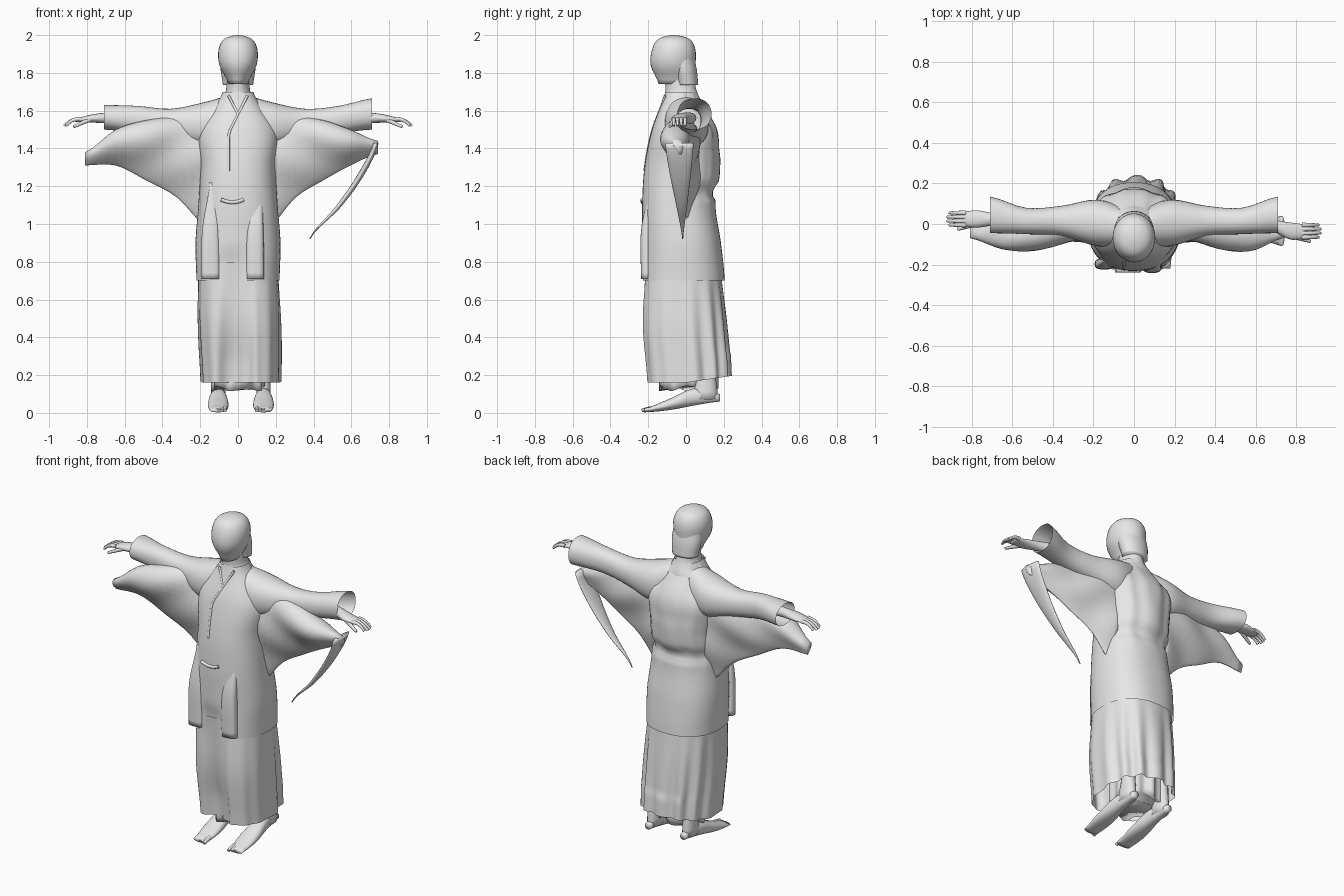
import bpy, bmesh, math
from mathutils import Vector

cube = bpy.data.objects.get("Cube")
if cube:
    bpy.data.objects.remove(cube, do_unlink=True)

colour = (.8, .8, .8, 1)
grey = bpy.data.materials.new("plain grey")
grey.use_nodes = True
grey.diffuse_color = colour
grey.node_tree.nodes["Principled BSDF"].inputs["Base Color"].default_value = colour

X, Y, Z = range(3)


def track(values, u):
    """Smooth curve through evenly spaced values, read at u from start to end."""
    if not isinstance(values, tuple):
        return values
    last = len(values) - 1
    i = min(int(u * last), last - 1)
    f = u * last - i
    before, start, end, after = (values[max(0, min(last, k))] for k in range(i - 1, i + 3))
    bend = 2 * before - 5 * start + 4 * end - after
    twist = 3 * (start - end) + after - before
    return start + f / 2 * (end - before + f * (bend + f * twist))


def link(name, data):
    data.materials.append(grey)
    obj = bpy.data.objects.new(name, data)
    bpy.context.collection.objects.link(obj)


def loft(name, axis, span, wide, low, high, mid=0, sides=32, steps=16,
         power=1, capped=True, domed=False, deform=None):
    """Skin of oval rings along an axis: half-width and middle across, low and high edges."""
    across, up = [i for i in range(3) if i != axis]
    bm = bmesh.new()
    rings = []
    for step in range(steps + 1):
        u = step / steps
        along = math.sin(u * math.pi / 2) if domed else u
        bottom, top = track(low, u), track(high, u)
        ring = []
        for i in range(sides):
            angle = math.tau * i / sides
            s, c = (math.copysign(abs(n) ** power, n) for n in (math.sin(angle), math.cos(angle)))
            v = Vector()
            v[axis] = span[0] + (span[1] - span[0]) * along
            v[across] = track(mid, u) + track(wide, u) * s
            v[up] = (bottom + top) / 2 + (top - bottom) / 2 * c
            if deform:
                deform(v, angle)
            ring.append(bm.verts.new(v))
        rings.append(ring)
    for first, second in zip(rings, rings[1:]):
        for i in range(sides):
            j = (i + 1) % sides
            bm.faces.new((first[i], first[j], second[j], second[i]))
    if capped:
        bm.faces.new(rings[0])
        bm.faces.new(rings[-1])
    bmesh.ops.recalc_face_normals(bm, faces=bm.faces)
    mesh = bpy.data.meshes.new(name)
    bm.to_mesh(mesh)
    bm.free()
    mesh.shade_smooth()
    link(name, mesh)


def tube(name, points, radius, tip=1):
    """Round cord through points, tapering to the tip."""
    curve = bpy.data.curves.new(name, "CURVE")
    curve.dimensions = "3D"
    curve.bevel_depth = radius
    curve.bevel_resolution = 3
    curve.use_fill_caps = True
    spline = curve.splines.new("NURBS")
    spline.points.add(len(points) - 1)
    for i, point in enumerate(points):
        spline.points[i].co = (*point, 1)
        spline.points[i].radius = 1 + (tip - 1) * i / (len(points) - 1)
    spline.use_endpoint_u = True
    spline.order_u = 3
    link(name, curve)


def bump(value, centre, width):
    """Soft bump that is one at the centre and fades beyond the width."""
    return math.exp(-((value - centre) / width) ** 4)


# Pleated skirt with a recessed front opening
def pleats(v, angle):
    low = max(0, min(1, (.8 - v.z) * 2))
    scale = 1 + (.055 if v.y > 0 else .015) * low * math.cos(13 * angle)
    v.x *= scale
    v.y *= scale
    if v.y < 0:
        v.y += .07 * low * bump(v.x, -.01, .08)
        v.y -= .025 * low * bump(v.x, .03, .025)
    elif v.z < .3:
        v.z += .15 * v.y


def loose_folds(v, angle):
    scale = 1 + .07 * math.cos(9 * angle)
    v.x *= scale
    v.y *= scale
    v.z += .015 * math.sin(5 * angle)


loft("skirt", Z, (.16, .8), wide=(.205, .215, .21), mid=(.015, 0), low=(-.215, -.24, -.22),
     high=(.23, .21, .18), sides=96, power=.8, capped=False, deform=pleats)
loft("under_skirt", Z, (.13, .75), wide=.135, low=-.14, high=.16, sides=64, deform=loose_folds)


# Robe body, bloused over the waist at the back
def gathers(v, angle):
    if v.y > 0:
        v.y += .012 * bump(v.z, 1.29, .09) - .018 * bump(v.z, 1.17, .035)
        v.y += .004 * bump(v.z, 1.25, .15) * math.cos(11 * angle)
        if v.z > 1.2:
            v.y -= .01 * bump(abs(v.x), .1, .03)
    elif v.z < .9:
        v.y += .025 * bump(v.x, -.03, .07) * bump(v.z, .7, .15)


robe_front = (-.235, -.23, -.232, -.22, -.18, -.11)
loft("robe_body", Z, (.7, 1.7), wide=(.22, .225, .21, .2, .21, .08), low=robe_front,
     high=(.205, .185, .155, .165, .165, .05), sides=64, steps=40, power=.85,
     capped=False, deform=gathers)

# Hanging front panels, collar edges and sash fold
for side, x, front in (("left", .09, -.238), ("right", -.145, -.222)):
    loft(side + "_front_panel", Z, (.71, 1.22), wide=(.048, .045, .02), mid=(x, x, x + .015),
         low=(front, front, -.19), high=-.17, power=.7)
for side, sign, length in (("left", 1, .4), ("right", -1, .1)):
    edge = []
    for step in range(9):
        drop = length * step / 8
        across = .05 - .5 * drop if drop < .2 else -.05
        edge.append((sign * across, track(robe_front, .98 - drop) + .004, 1.68 - drop))
    tube(side + "_collar", edge, .007)
tube("sash_fold", [(.06 * i - .03, -.23, 1.1 + .03 * abs(i)) for i in (-1, 0, 1)], .01)

# Neck, head and hair
loft("neck", Z, (1.62, 1.8), wide=(.14, .075, .06, .06), low=(-.13, -.11, -.11, -.12),
     high=(.09, .055, .04))
loft("head", Z, (1.74, 2), wide=(.05, .098, .103, .072, .005),
     low=(-.145, -.187, -.18, -.145, -.07), high=(.04, .05, .05, .018, -.06), domed=True)
loft("hair", Z, (1.735, 1.9), wide=(.08, .092, .09), low=(-.05, -.1), high=(.064, .057, .04))


# Sleeves: a tube over the arm and a deep pouch narrowing to its hem
def pouch_hem(v, angle):
    drop = (1 - math.cos(angle)) / 2
    inner = bump(v.x, 0, .75)
    v.y += (.05 * inner - .04 - v.y) * .75 * drop ** 1.5
    v.y += .012 * inner * math.sin(20 * v.z + 14 * abs(v.x)) * math.sin(angle) ** 2


for side, sign, reach, cuff, tip in (("left", 1, .74, 1.665, 1.37), ("right", -1, .81, 1.63, 1.31)):
    loft(side + "_sleeve_pouch", X, (sign * .16, sign * reach), wide=(.1, .1, .1, .09, .03),
         mid=(0, -.02, -.05, -.06, -.05), low=(.98, 1.14, 1.23, 1.31, tip),
         high=(1.56, 1.57, 1.55, 1.5, tip + .07), deform=pouch_hem)
    loft(side + "_sleeve", X, (0, sign * .71), wide=(.09, .115, .075, .065, .09),
         mid=(-.02, .005, .015, .015, .045), low=(1.4, 1.4, 1.45, 1.48, 1.5),
         high=(1.69, 1.645, 1.61, 1.625, cuff), power=.9, capped=False)

    # Arm, hand and fingers
    y = .025 - .06 * (sign > 0)
    loft(side + "_hand", X, (sign * .6, sign * .86), wide=(.035, .03, .042, .033),
         mid=(.02, .01 + y / 2, y, y), low=(1.53, 1.54), high=(1.59, 1.59, 1.58, 1.56), sides=16)
    for i in range(4):
        f = y + .02 * (i - 1.5)
        end = .925 - .01 * abs(i - 1.5)
        tube(f"{side}_finger_{i + 1}",
             [(sign * .83, f, 1.555), (sign * .88, f, 1.56), (sign * end, f, 1.52)], .012, .6)
    tube(side + "_thumb", [(sign * (.78 + .045 * i), y - .025 - .013 * i, 1.555 - .02 * i)
                           for i in range(3)], .013, .6)

# Long pointed strip hanging from the left sleeve
loft("hanging_strip", Z, (1.43, .92), wide=(.015, .018, .015, .003), mid=(.73, .65, .53, .38),
     low=(-.11, -.085, -.05, -.02), high=(.04, .025, .005, -.015), sides=16)

# Legs and bare feet with raised heels
for side, sign, shift in (("left", 1, 0), ("right", -1, .03)):
    x = sign * .135 + shift
    loft(side + "_foot", Y, (.18, -.22), wide=(.02, .04, .055, .045), mid=x,
         low=(.06, .04, .015, .003), high=(.1, .13, .075, .025), power=.9)
    loft(side + "_leg", Z, (.07, .4), wide=(.038, .035), mid=x, low=(.03, .07, .05),
         high=(.17, .155, .16), sides=16, steps=8)
    for i in range(5):
        toe = x + sign * .018 * (i - 2)
        tube(f"{side}_toe_{i + 1}", [(toe, -.17, .025), (toe, -.2, .025),
                                     (toe, -.235 + .008 * i, .012)], .012 - .001 * i, .8)
